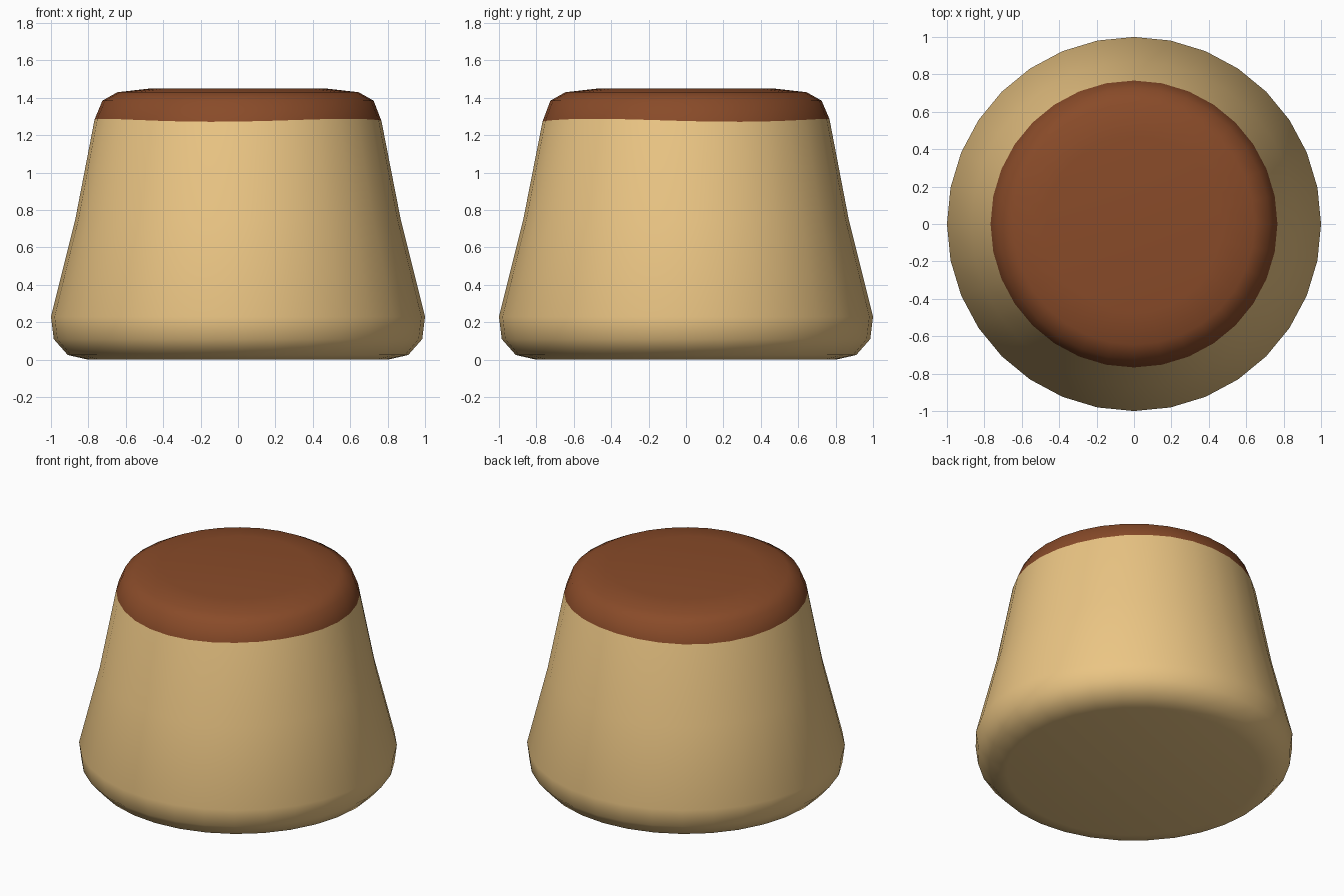
import bpy, bmesh
from math import sin, cos, pi, radians

if "Cube" in bpy.data.objects:
    bpy.data.objects.remove(bpy.data.objects["Cube"])

SIDES = 32
# (radius, height) from the base up; ring SEAM is where the caramel starts
PROFILE = [(0.80, 0.0), (0.91, 0.025), (0.985, 0.11), (1.0, 0.23), (0.87, 0.75),
           (0.767, 1.28), (0.725, 1.385), (0.645, 1.43), (0.47, 1.45)]
SEAM = 5


def material(name, color):
    mat = bpy.data.materials.new(name)
    mat.diffuse_color = color
    mat.use_nodes = True
    mat.node_tree.nodes["Principled BSDF"].inputs["Base Color"].default_value = mat.diffuse_color
    return mat


# One continuous surface: custard body with caramel cap
bm = bmesh.new()
rings = []
for k, (r, z) in enumerate(PROFILE):
    ring = []
    for i in range(SIDES):
        a = 2 * pi * i / SIDES
        # slight waviness of the caramel edge
        dz = 0.008 * cos(3 * (a + radians(40))) if k == SEAM else 0.0
        ring.append(bm.verts.new((r * cos(a), r * sin(a), z + dz)))
    rings.append(ring)

for k in range(len(rings) - 1):
    lo, hi = rings[k], rings[k + 1]
    for i in range(SIDES):
        j = (i + 1) % SIDES
        f = bm.faces.new((lo[i], lo[j], hi[j], hi[i]))
        f.material_index = 1 if k >= SEAM else 0

# Flat base and top
bm.faces.new(list(reversed(rings[0])))
bm.faces.new(rings[-1]).material_index = 1
for f in bm.faces:
    f.smooth = True

mesh = bpy.data.meshes.new("custard_pudding")
bm.to_mesh(mesh)
bm.free()
mesh.materials.append(material("custard", (0.83, 0.56, 0.23, 1)))
mesh.materials.append(material("caramel", (0.25, 0.07, 0.022, 1)))
pudding = bpy.data.objects.new("custard_pudding", mesh)
bpy.context.collection.objects.link(pudding)
